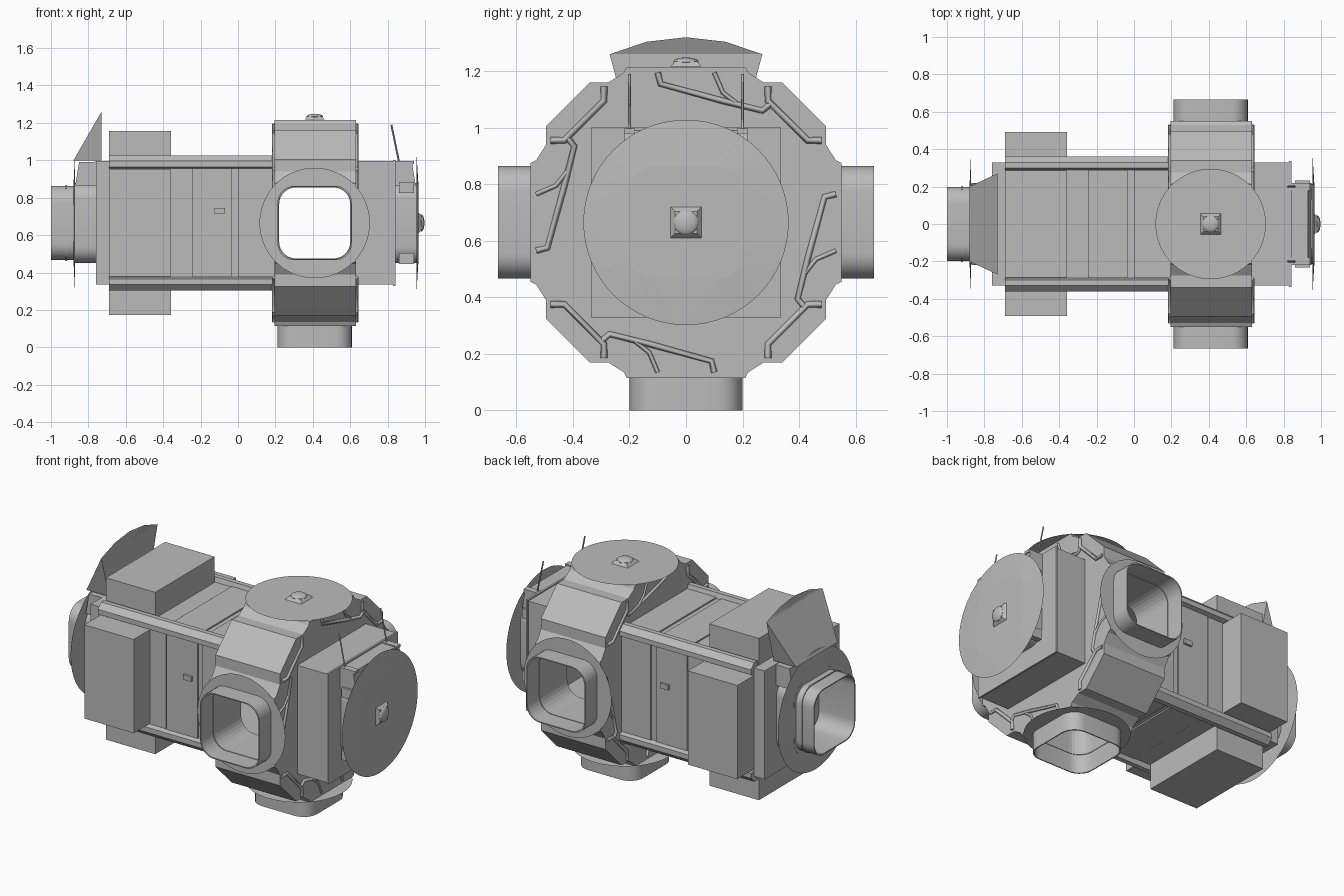
import bpy, bmesh
from math import pi, cos, sin
from mathutils import Matrix, Vector

if "Cube" in bpy.data.objects:
    bpy.data.objects.remove(bpy.data.objects["Cube"])

AXIS = 0.665   # height of the long axis; everything is built around it
HUB_X = 0.41   # centre of the docking hub
SIDES = {"top": 0, "front": 1, "bottom": 2, "back": 3}  # quarter turns about x
TO_FORE = Matrix.Rotation(pi / 2, 4, "Y")
TO_AFT = Matrix.Rotation(-pi / 2, 4, "Y")

metal = bpy.data.materials.new("hull grey")
metal.use_nodes = True
grey = (0.5, 0.5, 0.5, 1)
metal.diffuse_color = grey
metal.node_tree.nodes["Principled BSDF"].inputs["Base Color"].default_value = grey


def finish(name, bm, turn=0, matrix=None, smooth=False):
    if matrix:
        bm.transform(matrix)
    bmesh.ops.recalc_face_normals(bm, faces=bm.faces)
    mesh = bpy.data.meshes.new(name)
    bm.to_mesh(mesh)
    bm.free()
    mesh.materials.append(metal)
    ob = bpy.data.objects.new(name, mesh)
    bpy.context.collection.objects.link(ob)
    ob.location.z = AXIS
    ob.rotation_euler.x = turn * pi / 2
    if smooth:
        bpy.ops.object.select_all(action="DESELECT")
        ob.select_set(True)
        bpy.context.view_layer.objects.active = ob
        bpy.ops.object.shade_smooth_by_angle(angle=0.6)
    return ob


def box(name, x, y, z, turn=0, matrix=None):
    bm = bmesh.new()
    size = [r[1] - r[0] for r in (x, y, z)]
    mid = [(r[0] + r[1]) / 2 for r in (x, y, z)]
    bmesh.ops.create_cube(bm, size=1, matrix=Matrix.Translation(mid) @ Matrix.Diagonal((*size, 1)))
    return finish(name, bm, turn, matrix)


def prism(name, loop, direction, turn=0, matrix=None, smooth=False):
    """Extrude a closed loop of points along a direction."""
    bm = bmesh.new()
    face = bm.faces.new([bm.verts.new(p) for p in loop])
    new = bmesh.ops.extrude_face_region(bm, geom=[face])["geom"]
    moved = [v for v in new if isinstance(v, bmesh.types.BMVert)]
    bmesh.ops.translate(bm, verts=moved, vec=direction)
    return finish(name, bm, turn, matrix, smooth)


def round_square(half, z, cx=0, radius=0.09):
    pts = []
    for q in range(4):
        a0 = q * pi / 2
        mx = (half - radius) * (1 if q in (0, 3) else -1)
        my = (half - radius) * (1 if q < 2 else -1)
        for i in range(8):
            a = a0 + i / 7 * pi / 2
            pts.append((cx + mx + radius * cos(a), my + radius * sin(a), z))
    return pts


def tube(name, half, wall, z0, z1, cx=0, turn=0, matrix=None):
    bm = bmesh.new()
    rings = [round_square(h, z, cx) for h, z in
             ((half, z0), (half, z1), (half - wall, z1), (half - wall, z0))]
    rings = [[bm.verts.new(p) for p in ring] for ring in rings]
    n = len(rings[0])
    for r in range(4):
        a, b = rings[r], rings[(r + 1) % 4]
        for i in range(n):
            bm.faces.new((a[i], a[(i + 1) % n], b[(i + 1) % n], b[i]))
    return finish(name, bm, turn, matrix, True)


def disc(name, radius, z, hole=0, droop=0, cx=0, turn=0, matrix=None):
    """Thin collar sheet, optionally with a rounded square opening."""
    bm = bmesh.new()
    loops = [[(cx + radius * cos(i * pi / 32), radius * sin(i * pi / 32), z - droop) for i in range(64)]]
    loops.append(round_square(hole or 0.2, z, cx))
    edges = []
    for loop in loops:
        vs = [bm.verts.new(p) for p in loop]
        edges += [bm.edges.new((vs[i - 1], vs[i])) for i in range(len(vs))]
    bmesh.ops.triangle_fill(bm, edges=edges, use_beauty=True)
    if not hole:
        bm.faces.new(vs)
    return finish(name, bm, turn, matrix)


def handle(name, z, cx=0, turn=0, matrix=None):
    bm = bmesh.new()
    base = Matrix.Translation((cx, 0, z + 0.009)) @ Matrix.Rotation(pi / 4, 4, "Z")
    bmesh.ops.create_cone(bm, cap_ends=True, segments=4, radius1=0.078, radius2=0.055, depth=0.018, matrix=base)
    dome = Matrix.Translation((cx, 0, z + 0.016)) @ Matrix.Diagonal((1, 1, 0.35, 1))
    bmesh.ops.create_uvsphere(bm, u_segments=20, v_segments=10, radius=0.045, matrix=dome)
    return finish(name, bm, turn, matrix, True)


def beam(name, points, radius, turn=0):
    curve = bpy.data.curves.new(name, "CURVE")
    curve.dimensions = "3D"
    curve.bevel_depth = radius
    curve.bevel_resolution = 0
    curve.use_fill_caps = True
    spline = curve.splines.new("POLY")
    spline.points.add(len(points) - 1)
    for p, co in zip(spline.points, points):
        p.co = (*co, 1)
    curve.materials.append(metal)
    ob = bpy.data.objects.new(name, curve)
    bpy.context.collection.objects.link(ob)
    ob.location.z = AXIS
    ob.rotation_euler.x = turn * pi / 2


# Pressure hull and the faceted hub around it
hull = box("hull", (-0.76, 0.83), (-0.33, 0.33), (-0.33, 0.33))
octant = [(0.21, 0.55), (0.22, 0.53), (0.275, 0.495), (0.34, 0.495),
          (0.495, 0.34), (0.495, 0.275), (0.53, 0.22), (0.55, 0.21)]
outline = []
for q in range(4):
    c, s = round(cos(q * pi / 2)), round(sin(q * pi / 2))
    outline += [(0.195, y * c + z * s, z * c - y * s) for y, z in octant]
hub = prism("hub", outline, (0.435, 0, 0))

# Hollow interior and the three side openings plus the aft opening
cutters = [box("cavity_cutter", (-0.70, 0.78), (-0.285, 0.285), (-0.285, 0.285)),
           prism("cross_cutter", round_square(0.19, -0.8, HUB_X), (0, 0, 1.6), 1),
           prism("bottom_cutter", round_square(0.19, 0.1, HUB_X), (0, 0, 0.7), 2),
           prism("aft_cutter", round_square(0.19, 0.5), (0, 0, 0.5), 0, TO_AFT)]
for ob in (hull, hub):
    for cutter in cutters:
        mod = ob.modifiers.new("opening", "BOOLEAN")
        mod.object = cutter
        mod.solver = "EXACT"
    bpy.context.view_layer.update()
    cut = bpy.data.meshes.new_from_object(ob.evaluated_get(bpy.context.evaluated_depsgraph_get()))
    ob.modifiers.clear()
    ob.data = cut
for cutter in cutters:
    bpy.data.objects.remove(cutter)

# Parts repeated on the four long sides
for side, k in SIDES.items():
    disc(side + "_collar", 0.295, 0.552, 0 if k == 0 else 0.195, 0, HUB_X, k)
    if k:
        tube(side + "_port", 0.199, 0.006, 0.50, 0.665, HUB_X, k)
    box(side + "_locker", (-0.69, -0.357), (-0.285, 0.285), (0.32, 0.492), k)
    rail = [(-0.69, y, z) for y, z in ((0.29, 0.33), (0.30, 0.362), (0.33, 0.362), (0.362, 0.33), (0.362, 0.30), (0.33, 0.29))]
    prism(side + "_rail", rail, (0.89, 0, 0), k)
    box(side + "_door", (-0.245, -0.035), (-0.29, 0.29), (0.325, 0.339), k)
    box(side + "_fixed_panel", (0.0, 0.2), (-0.29, 0.29), (0.325, 0.339), k)
    box(side + "_locker_edge", (-0.357, -0.25), (-0.29, 0.29), (0.325, 0.335), k)
    if k in (1, 3):
        box(side + "_latch", (-0.125, -0.07), (0.05, 0.08) if k == 3 else (-0.08, -0.05), (0.33, 0.352), k,
            Matrix.Translation((0, 0.13 if k == 1 else -0.13, 0)))
    for x, face in ((0.632, "fore"), (0.193, "aft")):
        beam(f"{side}_{face}_strut", [(x, -0.1, 0.53), (x, -0.09, 0.49), (x, 0.13, 0.43),
                                      (x, 0.27, 0.395), (x, 0.3, 0.42)], 0.011, k)
        beam(f"{side}_{face}_brace", [(x, 0.10, 0.53), (x, 0.13, 0.46), (x, 0.18, 0.42)], 0.008, k)
        beam(f"{side}_{face}_corner", [(x, 0.29, 0.48), (x, 0.29, 0.43), (x, 0.43, 0.29), (x, 0.48, 0.29)], 0.012, k)

# Closed hatches on top and at the fore end
handle("top_handle", 0.552, HUB_X)
disc("fore_dish", 0.363, 0.965, 0, 0.01, 0, 0, TO_FORE)
handle("fore_handle", 0.965, 0, 0, TO_FORE)

# End necks, frame plate and aft docking port
tube("fore_neck", 0.215, 0.02, 0.83, 0.962, 0, 0, TO_FORE)
tube("aft_neck", 0.215, 0.02, 0.75, 0.879, 0, 0, TO_AFT)
disc("aft_dish", 0.363, 0.88, 0.194, 0.008, 0, 0, TO_AFT)
tube("aft_port", 0.199, 0.006, 0.80, 1.0, 0, 0, TO_AFT)
tube("aft_port_band", 0.203, 0.008, 0.915, 0.922, 0, 0, TO_AFT)
box("fore_frame", (0.83, 0.842), (-0.336, 0.336), (-0.336, 0.336))
for s, end in ((1, "fore"), (-1, "aft")):
    fairing = [(s * x, -0.22, z) for x, z in ((0.75, 0.2), (0.95, 0.2), (0.93, 0.325), (0.75, 0.33))]
    if s < 0:
        fairing = [(max(x + 0.08, -0.87), y, z) for x, y, z in fairing]
    prism(end + "_fairing", fairing, (0, 0.44, 0))
    for z in (-0.19, 0.19):
        if s > 0:
            for y in (-0.215, 0.215):
                box("neck_clamp", (0.86, 0.94), (y - 0.018, y + 0.018), (z - 0.03, z + 0.03))

# Sloping visor above the aft port
bm = bmesh.new()
low = [bm.verts.new((-0.88, y, 0.335)) for y in (-0.2, 0.2)]
foot = [bm.verts.new((-0.73, y, 0.335)) for y in (-0.2, 0.2)]
arc = [bm.verts.new((-0.73, y, 0.655 - 0.06 * (y / 0.27) ** 2)) for y in (-0.27, -0.14, 0, 0.14, 0.27)]
bm.faces.new([low[0], *arc, low[1]])
bm.faces.new([foot[0], *arc, foot[1]])
bm.faces.new((low[0], foot[0], arc[0]))
bm.faces.new((low[1], foot[1], arc[-1]))
bm.faces.new((low[0], low[1], foot[1], foot[0]))
finish("visor", bm)

# Twin whip antennas at the fore end
for y in (-0.2, 0.2):
    beam("antenna", [(0.862, y, 0.32), (0.82, y, 0.525)], 0.005)
    box("antenna_base", (0.84, 0.94), (y - 0.02, y + 0.02), (0.315, 0.332))
